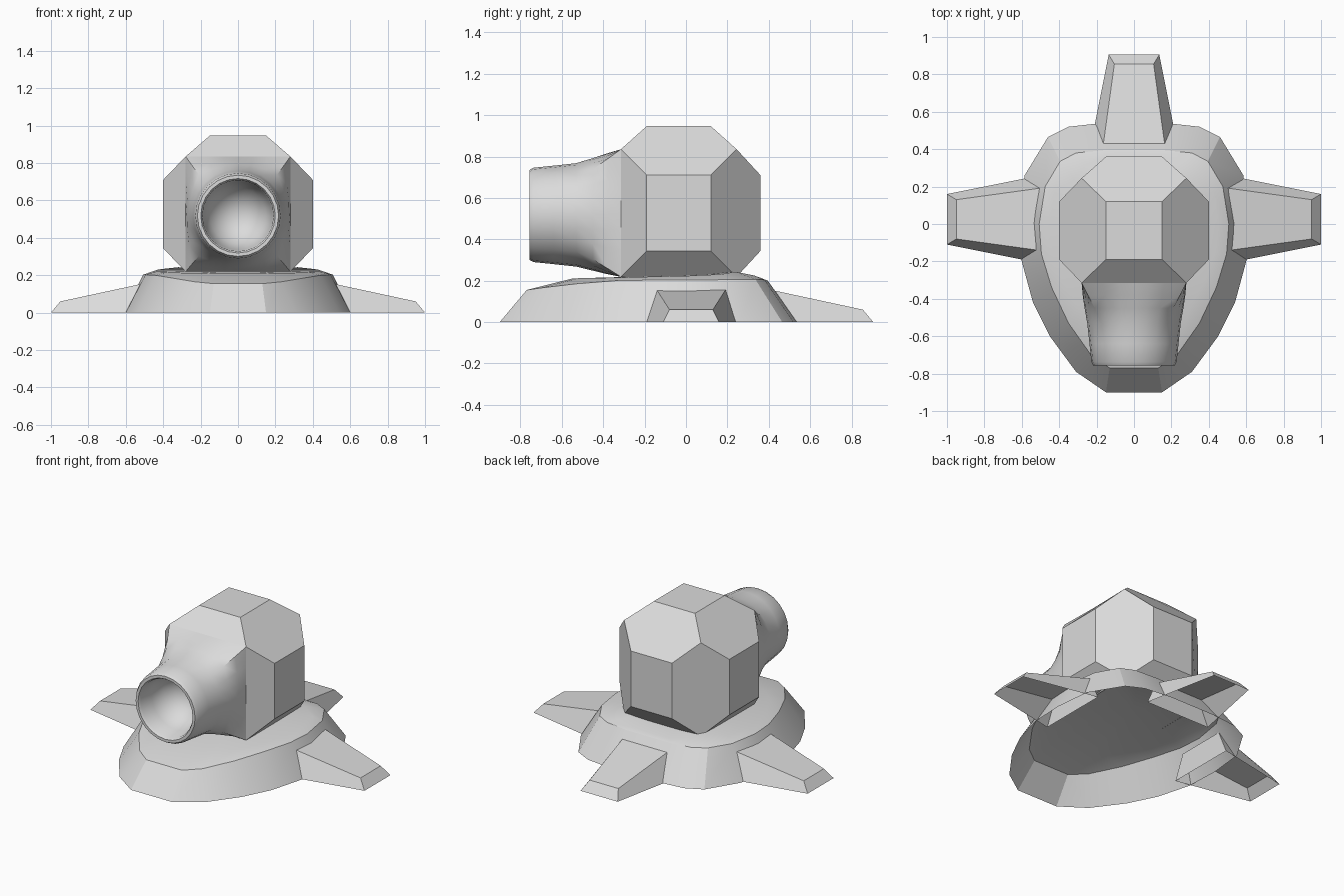
import bpy, bmesh, math
from mathutils import Matrix

if "Cube" in bpy.data.objects:
    bpy.data.objects.remove(bpy.data.objects["Cube"])

TONE = (0.71, 0.71, 0.71, 1)
GREY = bpy.data.materials.new("light_grey")
GREY.use_nodes = True
GREY.diffuse_color = TONE
GREY.node_tree.nodes["Principled BSDF"].inputs["Base Color"].default_value = TONE


def finish(name, bm, smooth=None):
    """Turn a bmesh into a coloured object, optionally smooth shaded."""
    bmesh.ops.recalc_face_normals(bm, faces=bm.faces)
    mesh = bpy.data.meshes.new(name)
    bm.to_mesh(mesh)
    bm.free()
    mesh.materials.append(GREY)
    ob = bpy.data.objects.new(name, mesh)
    bpy.context.collection.objects.link(ob)
    if smooth:
        bpy.ops.object.select_all(action='DESELECT')
        ob.select_set(True)
        bpy.context.view_layer.objects.active = ob
        bpy.ops.object.shade_smooth_by_angle(angle=math.radians(smooth))


def loft(bm, rings):
    """Bridge successive closed rings of points; return the vertex rings."""
    vr = [[bm.verts.new(p) for p in ring] for ring in rings]
    for a, b in zip(vr, vr[1:]):
        n = len(a)
        for i in range(n):
            j = (i + 1) % n
            bm.faces.new((a[i], a[j], b[j], b[i]))
    return vr


def fan(bm, ring, point):
    """Close a ring with triangles to a centre point."""
    c = bm.verts.new(point)
    for i, v in enumerate(ring):
        bm.faces.new((v, ring[(i + 1) % len(ring)], c))


def delete_faces(bm, test):
    bmesh.ops.delete(bm, geom=[f for f in bm.faces if test(f)], context='FACES')


def mirrored(half):
    return half + [(-x, y, z) for x, y, z in reversed(half)]


# Base: hollow shell from mirrored half outlines, front to back
floor = [(.15, -.90, 0), (.31, -.79, 0), (.45, -.60, 0), (.54, -.42, 0), (.60, -.20, 0),
         (.61, .02, 0), (.585, .26, 0), (.46, .465, 0), (.35, .52, 0), (.17, .54, 0)]
rim = [(.13, -.77, .155), (.23, -.70, .165), (.35, -.53, .185), (.44, -.34, .20), (.495, -.16, .203),
       (.507, 0, .203), (.475, .20, .205), (.395, .335, .207), (.31, .38, .204), (.16, .395, .20)]
shelf = [(.14, -.55, .21), (.21, -.52, .212), (.30, -.44, .213), (.38, -.30, .216), (.435, -.15, .22),
         (.45, 0, .223), (.425, .17, .231), (.32, .24, .243), (.25, .33, .225), (.14, .365, .212)]
bm = bmesh.new()
rings = loft(bm, [mirrored(floor), mirrored(rim), mirrored(shelf)])
fan(bm, rings[2], (0, 0, .226))
finish("base", bm, 25)


# Legs: one tapered wedge, open underneath, turned to the left, right and back
def leg(name, angle, offset):
    bm = bmesh.new()
    inner = [(.50, -.235, 0), (.50, .235, 0), (.50, .167, .157), (.50, -.167, .157)]
    outer = [(1.0, -.135, 0), (1.0, .135, 0), (.95, .105, .06), (.95, -.105, .06)]
    a, b = loft(bm, [inner, outer])
    bm.faces.new(a)
    bm.faces.new(b)
    delete_faces(bm, lambda f: all(v.co.z < .001 for v in f.verts))
    bm.transform(Matrix.Translation(offset) @ Matrix.Rotation(angle, 4, 'Z'))
    finish(name, bm)


leg("left_leg", 0, (0, .025, 0))
leg("right_leg", math.pi, (0, .025, 0))
leg("back_leg", math.pi / 2, (0, -.095, 0))

# Head: box with chamfered edges, cut open at the front and underneath
CY, CZ = -.035, .527
bm = bmesh.new()
for sx in (-1, 1):
    for sy in (-1, 1):
        for sz in (-1, 1):
            pts = [(.40, .155, .183), (.28, .28, .308)]
            if sy > 0:
                pts.append((.15, .395, .183))
            if sz > 0:
                pts.append((.15, .155, .42))
            for x, y, z in pts:
                bm.verts.new((sx * x, CY + sy * y, CZ + sz * z))
bmesh.ops.convex_hull(bm, input=bm.verts)
bmesh.ops.dissolve_limit(bm, angle_limit=math.radians(10), verts=bm.verts, edges=bm.edges)
bm.normal_update()
delete_faces(bm, lambda f: abs(f.normal.z) > .99 and f.calc_center_median().z < CZ)
delete_faces(bm, lambda f: abs(f.normal.y) > .99 and f.calc_center_median().y < CY)
finish("head", bm)

# Muzzle: square blending into a round tube with a hollow bowl
SEG = 24
MZ = .518


def muzzle_ring(y, r, square):
    ring = []
    for i in range(SEG):
        a = 2 * math.pi * i / SEG
        c, s = math.cos(a), math.sin(a)
        k = square / max(abs(c), abs(s))
        x = (1 - square) * r * c + .28 * k * c
        z = (1 - square) * (MZ + r * s) + square * CZ + .308 * k * s
        ring.append((x, y, z))
    return ring


profile = [(-.315, .27, 1), (-.38, .264, .64), (-.45, .258, .28), (-.53, .25, 0), (-.64, .238, 0),
           (-.738, .228, 0), (-.757, .217, 0), (-.757, .199, 0), (-.742, .190, 0),
           (-.64, .182, 0), (-.56, .15, 0), (-.51, .10, 0), (-.485, .05, 0)]
bm = bmesh.new()
rings = loft(bm, [muzzle_ring(*p) for p in profile])
fan(bm, rings[-1], (0, -.48, MZ))
finish("muzzle", bm, 40)
